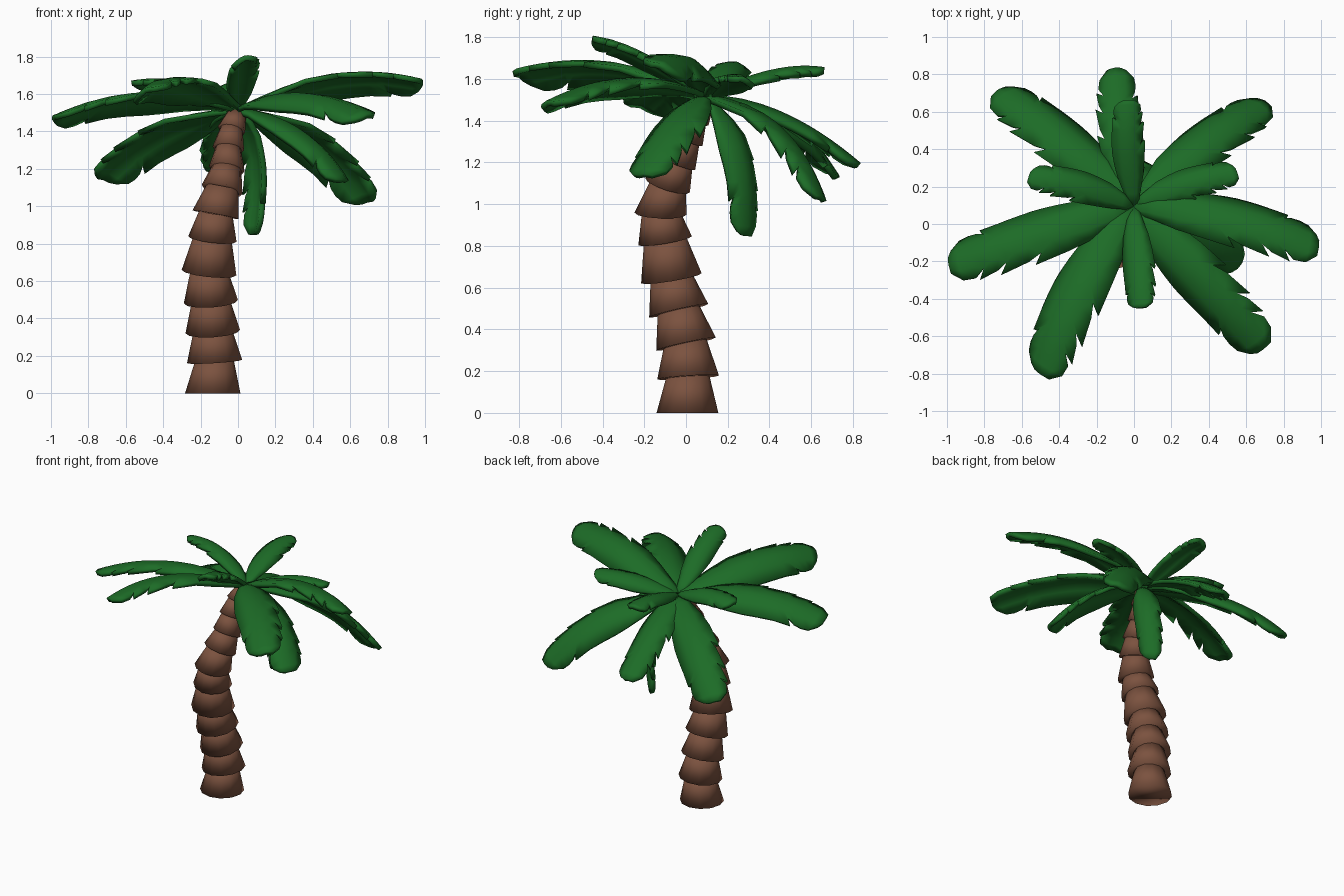
import bpy, bmesh, math
from mathutils import Vector, Matrix

if "Cube" in bpy.data.objects:
    bpy.data.objects.remove(bpy.data.objects["Cube"])


def material(name, color):
    m = bpy.data.materials.new(name)
    m.diffuse_color = (*color, 1)
    m.use_nodes = True
    m.node_tree.nodes["Principled BSDF"].inputs["Base Color"].default_value = m.diffuse_color
    return m


BARK = material("bark", (0.20, 0.085, 0.05))
LEAF = material("leaf", (0.012, 0.15, 0.02))


def finish(bm, name, mat, angle):
    bmesh.ops.recalc_face_normals(bm, faces=bm.faces)
    me = bpy.data.meshes.new(name)
    bm.to_mesh(me)
    bm.free()
    me.materials.append(mat)
    ob = bpy.data.objects.new(name, me)
    bpy.context.collection.objects.link(ob)
    bpy.ops.object.select_all(action='DESELECT')
    ob.select_set(True)
    bpy.context.view_layer.objects.active = ob
    bpy.ops.object.shade_smooth_by_angle(angle=math.radians(angle))
    return ob


# trunk: flared cone sections stacked along a curved path (x, y, z, radius)
TRUNK = [(-.135, .007, 0, .148), (-.125, .01, .17, .148), (-.135, 0, .33, .146),
         (-.145, -.035, .49, .145), (-.155, -.07, .645, .147), (-.137, -.10, .825, .130),
         (-.12, -.122, .955, .125), (-.085, -.088, 1.09, .112), (-.06, -.045, 1.20, .096),
         (-.052, 0, 1.31, .085), (-.035, .04, 1.41, .075), (-.01, .08, 1.48, .05)]


def trunk_section(i, sides=12):
    p, q = Vector(TRUNK[i][:3]), Vector(TRUNK[i + 1][:3])
    r = TRUNK[i][3]
    d = (q - p).normalized()
    if i > 4:   # upper sections tilt a little less than the path
        d = (d + (p - Vector(TRUNK[i - 1][:3])).normalized()).normalized()
    if i == 0:
        d = Vector((0, 0, 1))
    rot = Vector((0, 0, 1)).rotation_difference(d)
    bm = bmesh.new()
    rings = []
    for c, rad in ((p, r), (q + d * 0.015, r * 0.68)):
        rings.append([bm.verts.new(c + rot @ Vector((rad * math.cos(a), rad * math.sin(a), 0)))
                      for a in (2 * math.pi * k / sides for k in range(sides))])
    for k in range(sides):
        n = (k + 1) % sides
        bm.faces.new((rings[0][k], rings[0][n], rings[1][n], rings[1][k]))
    bm.faces.new(rings[0])
    bm.faces.new(rings[1])
    finish(bm, f"trunk_section_{i + 1}", BARK, 180)


for i in range(len(TRUNK) - 1):
    trunk_section(i)

# frond outline: (spine t, torn edge t, torn width, clean edge t, clean width)
OUTLINE = [(0, 0, .2, 0, .2), (.12, .12, .48, .12, .48), (.25, .25, .78, .25, .80),
           (.37, .39, .95, .37, .95), (.46, .57, 1.07, .46, 1.02), (.50, .525, .72, .51, 1.03),
           (.58, .60, .90, .58, 1.02), (.66, .76, 1.02, .66, 1.0), (.70, .71, .66, .70, .98),
           (.74, .77, .84, .82, .97), (.78, .87, .93, .79, .70), (.82, .83, .58, .84, .86),
           (.88, .89, .82, .89, .90), (.95, .95, .74, .94, .84), (1.0, 1.0, .35, .985, .52)]
CROWN = Vector((0, .09, 1.5))


def frond(name, mid, tip, half_width, roll, flip):
    mid, tip = Vector(mid), Vector(tip)
    ctrl = 2 * mid - (CROWN + tip) / 2
    flat = Vector((tip.x - CROWN.x, tip.y - CROWN.y, 0)).normalized()
    right = flat.cross(Vector((0, 0, 1)))

    def point(t, w):
        p = CROWN * (1 - t) ** 2 + ctrl * 2 * t * (1 - t) + tip * t * t
        tan = ((ctrl - CROWN) * (1 - t) + (tip - ctrl) * t).normalized()
        twist = Matrix.Rotation(math.radians(roll) * min(1, t * 2.5), 3, tan)
        up = twist @ right.cross(tan)
        side = twist @ right * (-1 if flip else 1)
        return p + half_width * (side * w - up * (.4 * abs(w) ** 1.4 - .1))

    bm = bmesh.new()
    rows = []
    for s, tl, wl, tr, wr in OUTLINE:
        row = [(tl, -wl), (s, -.42 * min(1, wl * 1.2)), (s, 0), (s, .42 * min(1, wr * 1.2)), (tr, wr)]
        rows.append([bm.verts.new(point(t, w)) for t, w in row])
    for a, b in zip(rows, rows[1:]):
        for k in range(4):
            bm.faces.new((a[k], a[k + 1], b[k + 1], b[k]))
    ob = finish(bm, name, LEAF, 35)
    mod = ob.modifiers.new("thickness", 'SOLIDIFY')
    mod.thickness = .028
    mod.offset = 0


# fronds: midpoint, tip, half width, roll in degrees, torn edge on the other side
FRONDS = {
    "frond_back": ((-.07, .45, 1.42), (-.10, .82, 1.18), .11, 0, 0),
    "frond_back_left": ((-.38, .45, 1.40), (-.72, .70, 1.14), .135, 25, 0),
    "frond_back_right": ((.37, .43, 1.36), (.69, .64, 1.02), .13, -28, 1),
    "frond_left": ((-.5, -.05, 1.58), (-.98, -.22, 1.46), .135, 20, 0),
    "frond_right": ((.5, .03, 1.67), (.98, -.13, 1.65), .13, -25, 1),
    "frond_front_right": ((.33, -.27, 1.58), (.69, -.66, 1.47), .135, 12, 0),
    "frond_front_left": ((-.3, -.35, 1.65), (-.49, -.80, 1.605), .145, 22, 0),
    "frond_low_right": ((.32, -.04, 1.39), (.56, -.20, 1.13), .125, 0, 0),
    "frond_hanging": ((.10, .25, 1.25), (.08, .28, .85), .085, 28, 0),
    "small_frond_back": ((-.03, .4, 1.62), (-.03, .66, 1.635), .08, 0, 1),
    "small_frond_right": ((.27, .21, 1.59), (.55, .27, 1.59), .08, -15, 1),
    "small_frond_left": ((-.28, .2, 1.64), (-.56, .25, 1.65), .08, 15, 0),
    "small_frond_front": ((.02, -.2, 1.70), (.04, -.45, 1.785), .08, 15, 0),
}
for name, args in FRONDS.items():
    frond(name, *args)
